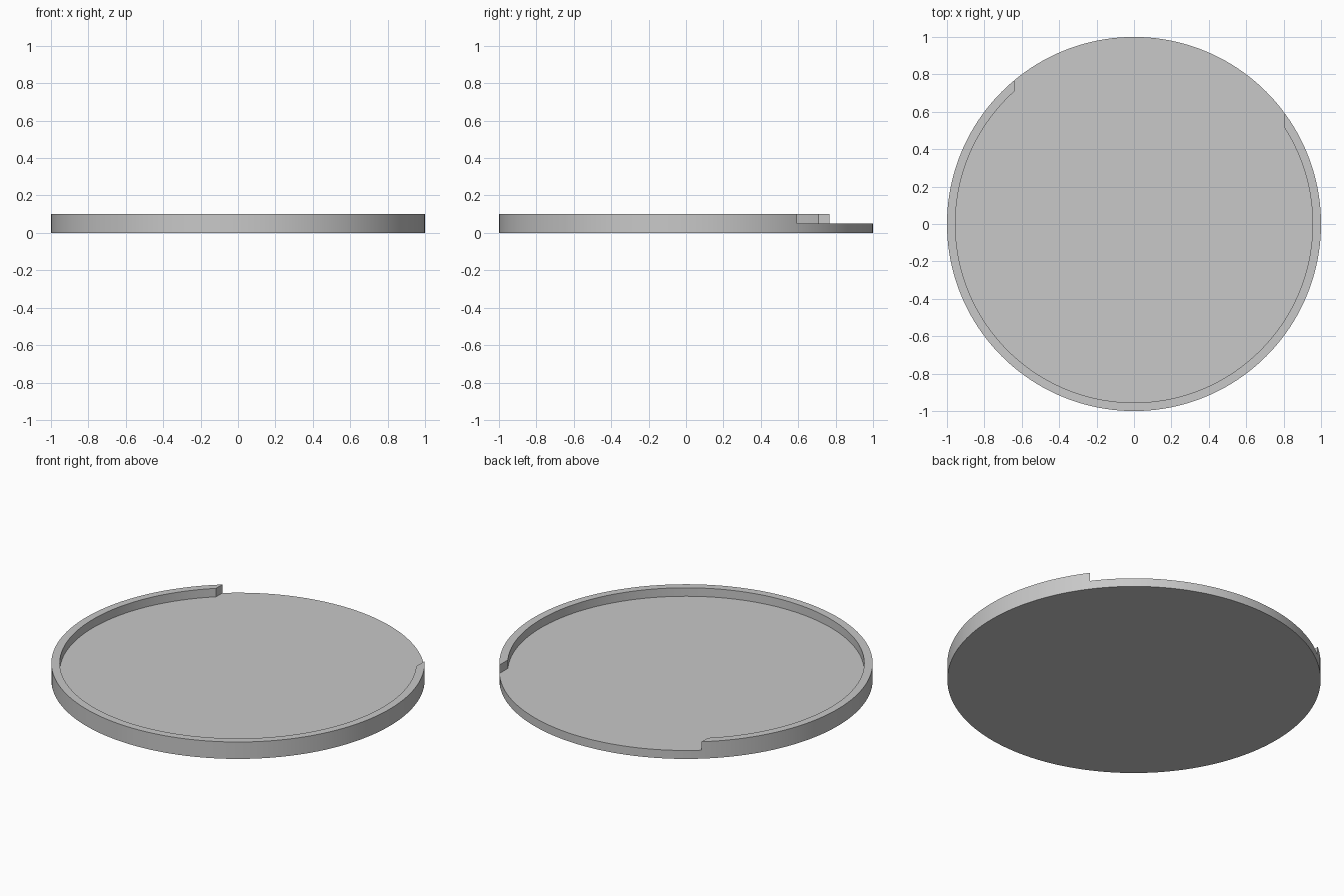
import bpy
import bmesh
from math import atan2, cos, sin, sqrt, pi, radians

cube = bpy.data.objects.get("Cube")
if cube:
    bpy.data.objects.remove(cube, do_unlink=True)

RADIUS, INNER = 1.0, 0.955
HEIGHT, FLOOR = 0.1, 0.05
GAP_LEFT, GAP_RIGHT = 0.805, -0.64   # x where the rim stops on each side
SEGMENTS = 160

grey = bpy.data.materials.new("plain grey")
grey.use_nodes = True
colour = (0.58, 0.58, 0.58, 1)
grey.diffuse_color = colour
grey.node_tree.nodes["Principled BSDF"].inputs["Base Color"].default_value = colour


def prism(name, outline, z0, z1):
    """Extrude a counter-clockwise outline from z0 up to z1."""
    bm = bmesh.new()
    base = bm.faces.new([bm.verts.new((x, y, z0)) for x, y in outline])
    top = bmesh.ops.extrude_face_region(bm, geom=[base], use_keep_orig=True)
    for v in top["geom"]:
        if isinstance(v, bmesh.types.BMVert):
            v.co.z = z1
    bmesh.ops.recalc_face_normals(bm, faces=bm.faces)
    mesh = bpy.data.meshes.new(name)
    bm.to_mesh(mesh)
    bm.free()
    obj = bpy.data.objects.new(name, mesh)
    mesh.materials.append(grey)
    bpy.context.collection.objects.link(obj)
    return obj


def arc(radius, start, end, count):
    angles = [start + (end - start) * i / count for i in range(count + 1)]
    return [(radius * cos(a), radius * sin(a)) for a in angles]


def rim_angle(x):
    return atan2(sqrt(INNER ** 2 - x ** 2), x)


# Solid round tray
tray = prism("tray", arc(RADIUS, 0, 2 * pi, SEGMENTS)[:-1], 0, HEIGHT)

# Recess that leaves the rim standing and opens straight out at the back
recess = arc(INNER, rim_angle(GAP_RIGHT), rim_angle(GAP_LEFT) + 2 * pi, SEGMENTS)
recess += [(GAP_LEFT, 1.2), (GAP_RIGHT, 1.2)]
cutter = prism("recess_cutter", recess, FLOOR, HEIGHT * 2)
cutter.hide_render = True

cut = tray.modifiers.new("recess", 'BOOLEAN')
cut.operation = 'DIFFERENCE'
cut.solver = 'EXACT'
cut.object = cutter

bpy.ops.object.select_all(action='DESELECT')
tray.select_set(True)
bpy.context.view_layer.objects.active = tray
bpy.ops.object.modifier_apply(modifier=cut.name)
bpy.data.objects.remove(cutter, do_unlink=True)

# Smooth round walls with crisp edges
bpy.ops.object.shade_smooth_by_angle(angle=radians(30))
